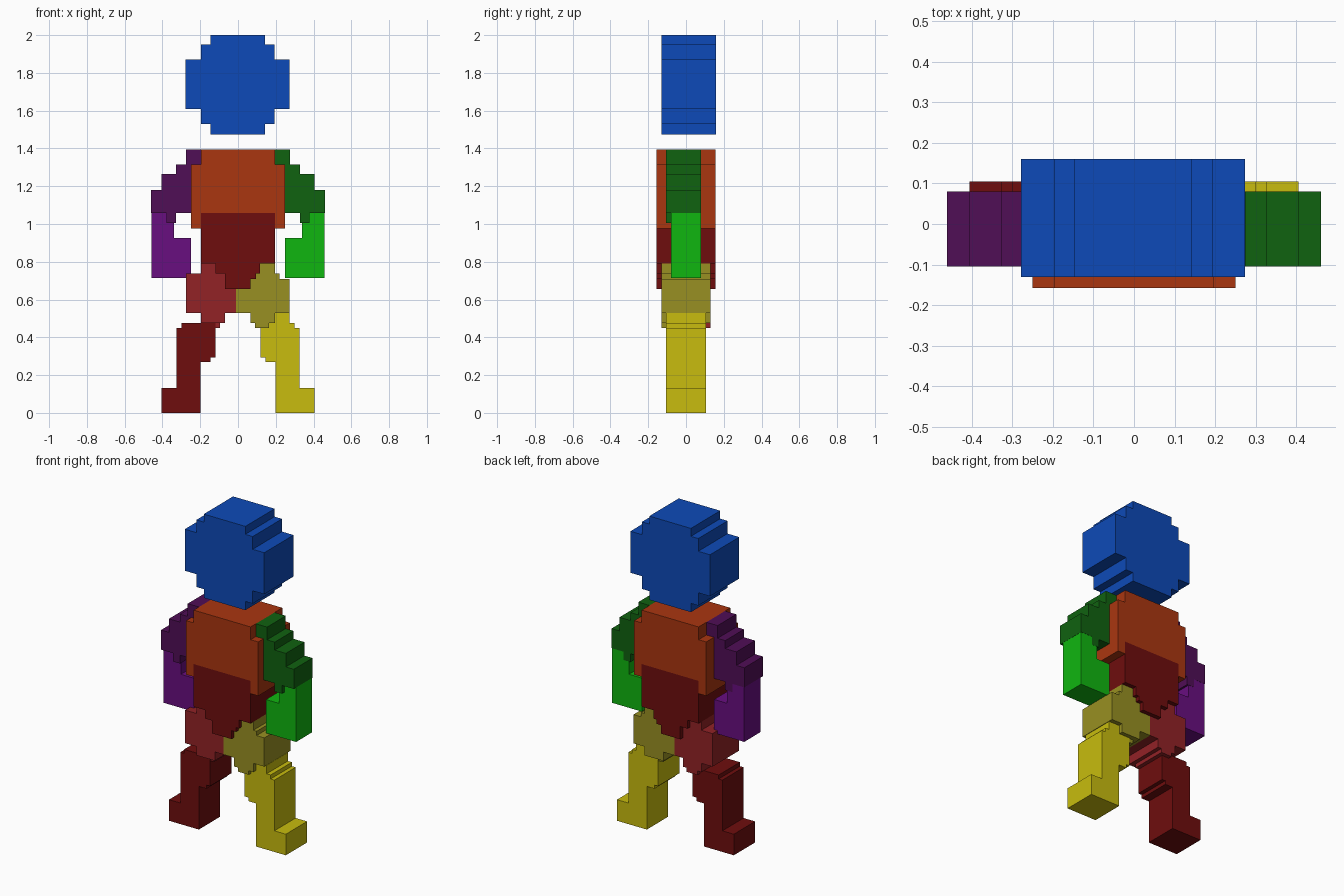
import bpy, bmesh

if "Cube" in bpy.data.objects:
    bpy.data.objects.remove(bpy.data.objects["Cube"])


def linear(c):
    c /= 255
    return c / 12.92 if c <= 0.04045 else ((c + 0.055) / 1.055) ** 2.4


def material(name, rgb):
    m = bpy.data.materials.new(name)
    m.diffuse_color = (*[linear(c) for c in rgb], 1)
    m.use_nodes = True
    m.node_tree.nodes["Principled BSDF"].inputs["Base Color"].default_value = m.diffuse_color
    return m


blue = material("blue", (13, 74, 184))
orange = material("orange", (170, 54, 16))
dark_red = material("dark red", (110, 13, 13))
dull_red = material("dull red", (146, 34, 38))
olive = material("olive", (152, 144, 34))
yellow = material("yellow", (200, 188, 14))
dark_purple = material("dark purple", (80, 14, 86))
purple = material("purple", (104, 14, 128))
dark_green = material("dark green", (16, 98, 16))
green = material("green", (16, 182, 16))


def extrude_outline(name, pts, y0, y1, mat):
    """Extrude an x-z outline from y0 to y1."""
    bm = bmesh.new()
    face = bm.faces.new([bm.verts.new((x, y0, z)) for x, z in pts])
    new = bmesh.ops.extrude_face_region(bm, geom=[face])["geom"]
    for v in new:
        if isinstance(v, bmesh.types.BMVert):
            v.co.y = y1
    bmesh.ops.recalc_face_normals(bm, faces=bm.faces)
    mesh = bpy.data.meshes.new(name)
    bm.to_mesh(mesh)
    bm.free()
    mesh.materials.append(mat)
    obj = bpy.data.objects.new(name, mesh)
    bpy.context.collection.objects.link(obj)
    return obj


def stepped(name, rows, bottom, y0, y1, mat, side=1):
    """Stack rows (top z, x min, x max) into one stepped slab; side=-1 mirrors it."""
    left, right = [], []
    for i, (z, a, b) in enumerate(rows):
        low = rows[i + 1][0] if i + 1 < len(rows) else bottom
        left += [(a, z), (a, low)]
        right += [(b, z), (b, low)]
    pts = []
    for x, z in right + left[::-1]:
        if not pts or pts[-1] != (side * x, z):
            pts.append((side * x, z))
    return extrude_outline(name, pts, y0, y1, mat)


# Head
stepped("head", [(2.0, -0.146, 0.142), (1.95, -0.197, 0.193), (1.87, -0.278, 0.273),
                 (1.61, -0.197, 0.193), (1.53, -0.146, 0.142)], 1.475, -0.13, 0.16, blue)

# Chest with a notch for the belly
half = [(0.197, 1.395), (0.197, 1.315), (0.25, 1.315), (0.25, 0.977), (0.197, 0.977), (0.197, 1.057)]
extrude_outline("chest", half + [(-x, z) for x, z in half[::-1]], -0.157, 0.157, orange)

# Belly tapering down to the crotch
stepped("belly", [(1.057, -0.197, 0.197), (0.79, -0.12, 0.117), (0.737, -0.07, 0.095),
                  (0.71, -0.07, 0.065)], 0.657, -0.157, 0.157, dark_red)

# Arms
for label, side, upper, lower in (("left", 1, dark_green, green), ("right", -1, dark_purple, purple)):
    stepped(label + "_upper_arm", [(1.395, 0.197, 0.275), (1.315, 0.25, 0.328), (1.265, 0.25, 0.405),
                                   (1.18, 0.25, 0.46), (1.057, 0.328, 0.378)], 1.005,
            -0.105, 0.08, upper, side)
    stepped(label + "_forearm", [(1.057, 0.34, 0.459), (0.925, 0.25, 0.459)], 0.715,
            -0.08, 0.079, lower, side)

# Thighs, with the lowest step set forward on one leg and back on the other
stepped("left_thigh", [(0.79, 0.06, 0.197), (0.737, -0.011, 0.22), (0.71, -0.011, 0.273),
                       (0.53, 0.065, 0.197)], 0.475, -0.13, 0.13, olive)
stepped("left_thigh_end", [(0.475, 0.09, 0.165)], 0.45, -0.13, 0.10, olive)
stepped("right_thigh", [(0.79, -0.197, -0.05), (0.737, -0.275, -0.011), (0.53, -0.197, -0.07)],
        0.475, -0.13, 0.13, dull_red)
stepped("right_thigh_end", [(0.475, -0.17, -0.095)], 0.45, -0.10, 0.13, dull_red)

# Shins and feet
shin = [(0.475, 0.12, 0.30), (0.45, 0.12, 0.326), (0.293, 0.145, 0.326),
        (0.27, 0.198, 0.326), (0.132, 0.198, 0.405)]
stepped("left_shin", [(0.528, 0.15, 0.272)] + shin, 0, -0.105, 0.105, yellow)
stepped("right_shin", shin, 0, -0.105, 0.105, dark_red, -1)
